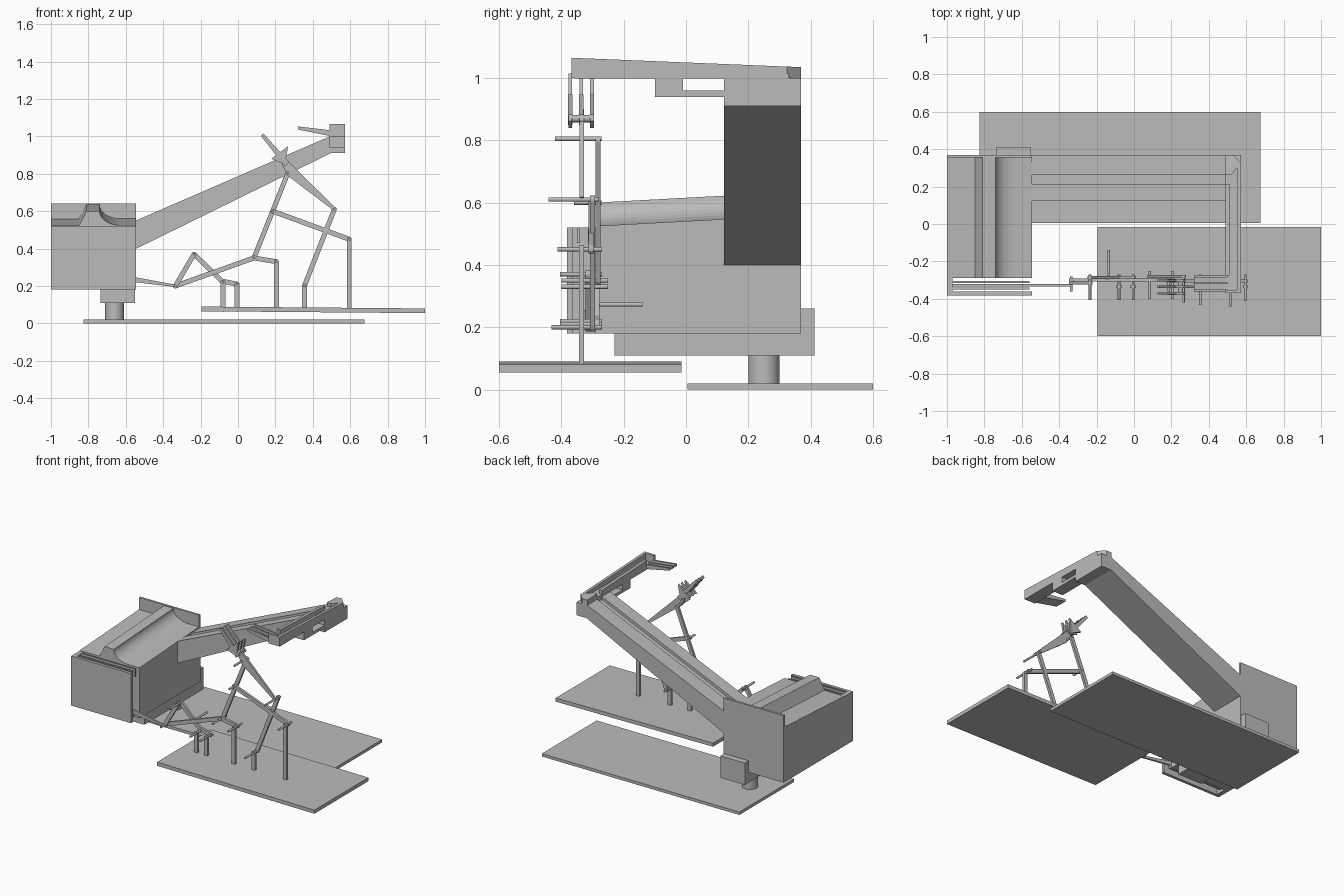
import bpy, bmesh, math
from mathutils import Vector

cube = bpy.data.objects.get("Cube")
if cube:
    bpy.data.objects.remove(cube, do_unlink=True)

grey = bpy.data.materials.new("plain_grey")
grey.use_nodes = True
GREY = (0.5, 0.5, 0.5, 1)
grey.diffuse_color = GREY
grey.node_tree.nodes["Principled BSDF"].inputs["Base Color"].default_value = GREY


def loft(name, ring_a, ring_b):
    """Closed solid between two matching outlines."""
    bm = bmesh.new()
    a = [bm.verts.new(p) for p in ring_a]
    b = [bm.verts.new(p) for p in ring_b]
    bm.faces.new(a)
    bm.faces.new(b[::-1])
    n = len(a)
    for i in range(n):
        j = (i + 1) % n
        bm.faces.new((a[j], a[i], b[i], b[j]))
    bmesh.ops.recalc_face_normals(bm, faces=bm.faces)
    mesh = bpy.data.meshes.new(name)
    bm.to_mesh(mesh)
    bm.free()
    mesh.materials.append(grey)
    ob = bpy.data.objects.new(name, mesh)
    bpy.context.collection.objects.link(ob)
    return ob


def prism_y(name, xz, y0, y1):
    return loft(name, [(x, y0, z) for x, z in xz], [(x, y1, z) for x, z in xz])


def prism_x(name, yz, x0, x1):
    return loft(name, [(x0, y, z) for y, z in yz], [(x1, y, z) for y, z in yz])


def box(name, x0, x1, y0, y1, z0, z1):
    return prism_y(name, [(x0, z0), (x1, z0), (x1, z1), (x0, z1)], y0, y1)


def cylinder(name, a, b, r, sides):
    a, b = Vector(a), Vector(b)
    bpy.ops.mesh.primitive_cylinder_add(vertices=sides, radius=r, depth=(b - a).length, location=(a + b) / 2)
    ob = bpy.context.object
    ob.name = name
    ob.rotation_euler = (b - a).to_track_quat("Z", "Y").to_euler()
    ob.data.materials.append(grey)
    bpy.ops.object.shade_smooth_by_angle(angle=math.radians(40))


def link(name, a, b, y, w=0.026, t=0.016):
    """Flat bar with rounded ends joining two points in the x-z plane."""
    ang = math.atan2(b[1] - a[1], b[0] - a[0])
    pts = []
    for (cx, cz), start in ((a, math.pi / 2), (b, -math.pi / 2)):
        for i in range(7):
            t_ = ang + start + math.pi * i / 6
            pts.append((cx + w / 2 * math.cos(t_), cz + w / 2 * math.sin(t_)))
    prism_y(name, pts, y - t / 2, y + t / 2)


# Base plates and pedestal
box("rear_base_plate", -0.825, 0.675, 0.005, 0.6, 0, 0.02)
prism_y("front_base_plate", [(-0.195, 0.065), (1, 0.055), (1, 0.08), (-0.195, 0.09)], -0.6, -0.015)
cylinder("pedestal", (-0.66, 0.25, 0.01), (-0.66, 0.25, 0.12), 0.05, 32)
box("mount_block", -0.735, -0.55, -0.23, 0.412, 0.11, 0.26)

# Hopper body with ridge and concave slide along the top
top = [(-1, 0.523), (-0.85, 0.523), (-0.81, 0.6), (-0.74, 0.6)]
for i in range(1, 9):
    t = math.pi / 2 * i / 8
    top.append((-0.63 - 0.11 * (1 - math.sin(t)), 0.525 + 0.075 * (1 - math.sin(t)) ** 0.9 if i < 8 else 0.525))
# quarter arc: steep at the ridge, level at the bottom
top[4:] = [(-0.63 - 0.11 * math.cos(math.pi / 16 * i), 0.6 - 0.075 * math.sin(math.pi / 16 * i)) for i in range(1, 9)]
top.append((-0.545, 0.525))
front = [(-1, -0.29, 0.18)] + [(x, -0.29, z) for x, z in top] + [(-0.545, -0.29, 0.18)]
rear = [(-1, 0.356, 0.18)] + [(x, 0.356, z + 0.035) for x, z in top] + [(-0.545, 0.356, 0.18)]
loft("hopper_body", front, rear)
box("hopper_back_wall", -1, -0.545, 0.355, 0.37, 0.18, 0.64)
box("hopper_front_panel", -1, -0.545, -0.382, -0.362, 0.18, 0.52)
box("hopper_slot_end", -1, -0.97, -0.364, -0.288, 0.18, 0.52)
for i, y in enumerate((-0.345, -0.31)):
    box(f"slot_rail_{i}", -0.98, -0.56, y - 0.005, y + 0.005, 0.47, 0.52)

# Sloping arm with a channel in its top
def arm_part(name, y0, y1, drop):
    prism_y(name, [(-0.58, 0.382), (0.5, 0.912), (0.5, 1.004 - drop), (-0.58, 0.535 - drop)], y0, y1)

arm_part("arm_channel_floor", 0.21, 0.27, 0.02)
arm_part("arm_front_half", 0.122, 0.213, 0)
arm_part("arm_rear_half", 0.263, 0.37, 0)

# Cross beam at the top of the arm, an open gutter
def beam_top(y):
    return 1.065 - 0.03 * (y + 0.365) / 0.735

def beam_wall(name, x0, x1, y0, y1):
    prism_x(name, [(y0, 1), (y1, 1), (y1, beam_top(y1)), (y0, beam_top(y0))], x0, x1)

box("beam_end_block", 0.49, 0.572, 0.122, 0.37, 0.91, 1.0)
box("beam_floor", 0.49, 0.572, -0.36, 0.33, 0.998, 1.015)
beam_wall("beam_inner_wall", 0.49, 0.511, -0.275, 0.213)
beam_wall("beam_inner_corner", 0.49, 0.511, 0.263, 0.37)
beam_wall("beam_outer_wall", 0.553, 0.572, -0.365, 0.325)
beam_wall("beam_front_wall", 0.49, 0.572, -0.368, -0.352)
corner = [(0.505, 0.37), (0.53, 0.37), (0.572, 0.325), (0.553, 0.3), (0.52, 0.265), (0.505, 0.265)]
loft("beam_chamfer", [(x, y, 1.0) for x, y in corner], [(x, y, beam_top(y)) for x, y in corner])
box("beam_bracket_bar", 0.49, 0.572, -0.1, 0.125, 0.94, 0.96)
box("beam_bracket_post", 0.49, 0.572, -0.1, -0.01, 0.95, 1.0)

# Small outlet chute at the front of the beam
floor = [(0.32, 1.037), (0.5, 1.0), (0.5, 1.012), (0.32, 1.042)]
side = [(0.32, 1.037), (0.5, 1.0), (0.5, 1.032), (0.32, 1.053)]
prism_y("outlet_floor", floor, -0.36, -0.275)
for i, y in enumerate((-0.36, -0.32, -0.285)):
    prism_y(f"outlet_side_{i}", side, y, y + 0.011)

# Posts standing on the front plate
for i, (x, z) in enumerate(((-0.08, 0.22), (-0.005, 0.21), (0.205, 0.33), (0.355, 0.2), (0.595, 0.45))):
    link(f"post_{i}", (x, 0.075), (x, z), -0.335)

# Linkage bars: start, end, depth
bars = {
    "upper_crank": ((0.265, 0.8), (0.085, 0.35), -0.282),
    "coupler_bar": ((0.185, 0.6), (0.595, 0.45), -0.305),
    "lift_bar": ((0.515, 0.61), (0.355, 0.2), -0.3),
    "short_rocker": ((0.085, 0.35), (0.205, 0.33), -0.3),
    "drive_bar": ((0.085, 0.35), (-0.335, 0.2), -0.3),
    "rear_rocker": ((-0.335, 0.2), (-0.235, 0.37), -0.315),
    "crank_bar": ((-0.235, 0.37), (-0.08, 0.22), -0.285),
    "crank_end": ((-0.08, 0.225), (-0.005, 0.21), -0.285),
}
for name, (a, b, y) in bars.items():
    link(name, a, b, y)

# Pins through the joints: x, z, near end, far end
pins = [(-0.335, 0.2, -0.36, -0.28), (-0.235, 0.37, -0.405, -0.27), (-0.08, 0.22, -0.405, -0.27),
        (-0.005, 0.21, -0.405, -0.27), (-0.135, 0.273, -0.29, -0.14), (0.085, 0.35, -0.4, -0.25),
        (0.205, 0.33, -0.4, -0.25), (0.265, 0.805, -0.42, -0.272), (0.355, 0.2, -0.432, -0.27),
        (0.515, 0.61, -0.442, -0.28), (0.595, 0.45, -0.412, -0.27), (0.185, 0.6, -0.36, -0.272)]
for i, (x, z, y0, y1) in enumerate(pins):
    cylinder(f"pin_{i}", (x, y0, z), (x, y1, z), 0.007, 12)

# Tapered throwing arm with a three-bladed fork
prism_y("throwing_arm", [(0.235, 0.9), (0.522, 0.618), (0.508, 0.606), (0.265, 0.79), (0.235, 0.85)], -0.342, -0.328)
finger = [(0.122, 1.003), (0.136, 1.015), (0.275, 0.862), (0.25, 0.84)]
palm = [(0.178, 0.88), (0.268, 0.948), (0.25, 0.85)]
for i, y in enumerate((-0.372, -0.336, -0.302)):
    prism_y(f"fork_finger_{i}", finger, y - 0.006, y + 0.006)
    prism_y(f"fork_palm_{i}", palm, y - 0.007, y + 0.007)
cylinder("fork_spacer", (0.25, -0.378, 0.87), (0.25, -0.296, 0.87), 0.012, 12)

# Thin pusher reaching from the drive bar into the hopper slot
prism_y("pusher", [(-0.6, 0.226), (-0.335, 0.195), (-0.335, 0.207), (-0.49, 0.236), (-0.6, 0.256)], -0.335, -0.322)
box("pusher_guide", -0.97, -0.56, -0.335, -0.322, 0.2, 0.24)
